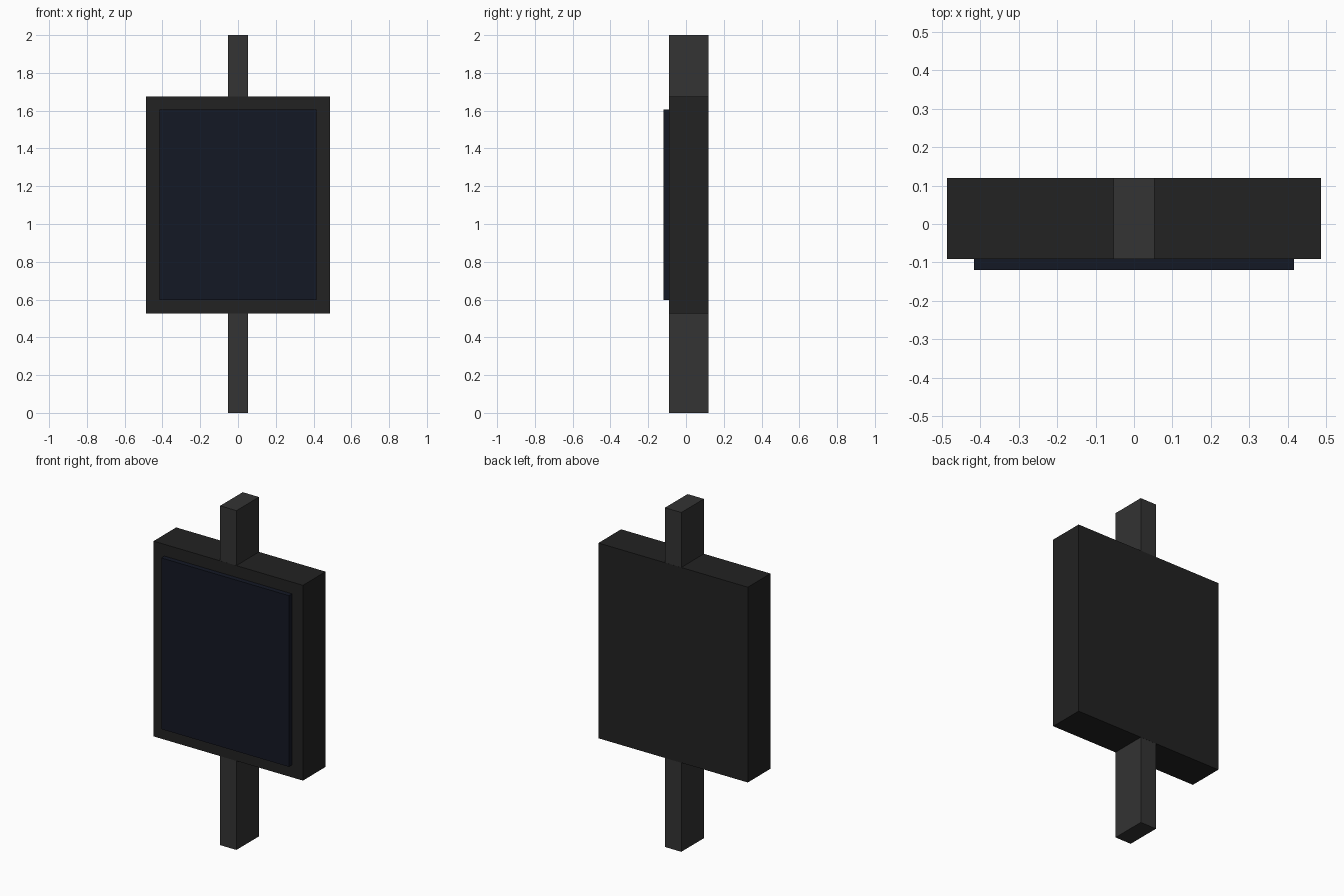
import bpy
import bmesh
from mathutils import Vector

if "Cube" in bpy.data.objects:
    bpy.data.objects.remove(bpy.data.objects["Cube"])


def material(name, rgb):
    mat = bpy.data.materials.new(name)
    mat.diffuse_color = (*rgb, 1)
    mat.use_nodes = True
    mat.node_tree.nodes["Principled BSDF"].inputs["Base Color"].default_value = mat.diffuse_color
    return mat


def box(name, lo, hi, mat):
    """Axis-aligned box between two opposite corners."""
    lo, hi = Vector(lo), Vector(hi)
    bm = bmesh.new()
    bmesh.ops.create_cube(bm, size=1)
    bmesh.ops.scale(bm, vec=hi - lo, verts=bm.verts)
    mesh = bpy.data.meshes.new(name)
    bm.to_mesh(mesh)
    bm.free()
    mesh.materials.append(mat)
    obj = bpy.data.objects.new(name, mesh)
    obj.location = (lo + hi) / 2
    bpy.context.collection.objects.link(obj)
    return obj


post_grey = material("post_grey", (0.033, 0.033, 0.033))
housing_black = material("housing_black", (0.016, 0.016, 0.016))
screen_blue = material("screen_blue", (0.007, 0.009, 0.018))

FRONT, BACK = -0.091, 0.12

# Full-height post, a hair thinner than the housing to avoid coplanar faces
box("post", (-0.053, FRONT + 0.0005, 0), (0.053, BACK - 0.0005, 2), post_grey)

# Display housing
box("housing", (-0.487, FRONT, 0.525), (0.487, BACK, 1.676), housing_black)

# Raised screen, slightly sunk into the housing front
box("screen", (-0.416, -0.12, 0.598), (0.416, FRONT + 0.01, 1.607), screen_blue)
